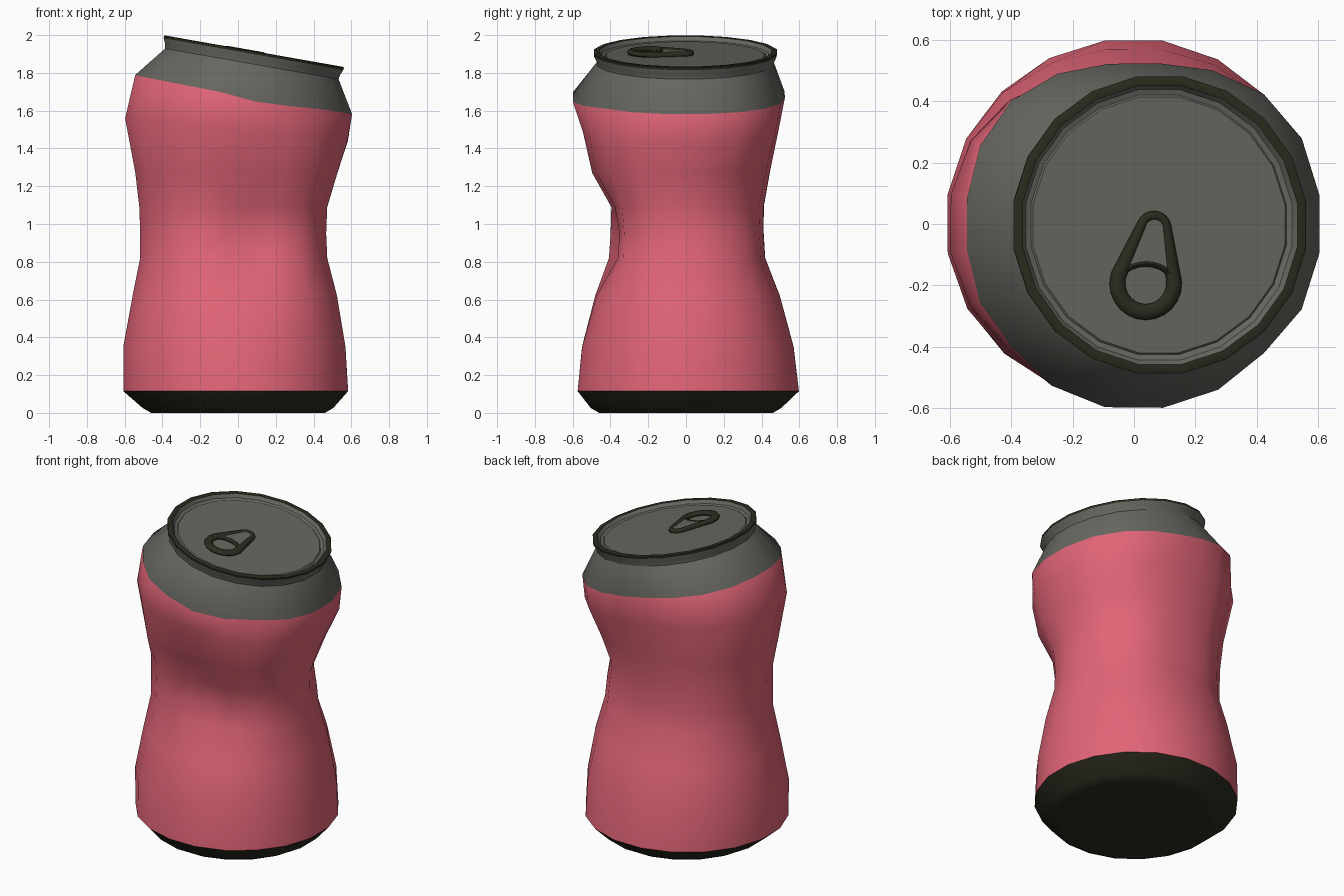
import bpy, bmesh, math
from mathutils import Matrix, Vector

if "Cube" in bpy.data.objects:
    bpy.data.objects.remove(bpy.data.objects["Cube"])

SIDES = 20
ANGLES = [math.radians(9 + i * 360 / SIDES) for i in range(SIDES)]


def material(name, rgb):
    m = bpy.data.materials.new(name)
    m.diffuse_color = (*rgb, 1)
    m.use_nodes = True
    m.node_tree.nodes["Principled BSDF"].inputs["Base Color"].default_value = m.diffuse_color
    return m


MATS = [material("pink paint", (0.76, 0.13, 0.185)),
        material("grey metal", (0.135, 0.135, 0.12)),
        material("dark metal", (0.024, 0.024, 0.014))]
PINK, GREY, DARK = 0, 1, 2

# Tilted frame of the lid: origin at the centre of the rim's top
LID = Matrix.Translation((0.085, -0.003, 1.915)) @ Matrix.Rotation(math.radians(10), 4, 'Y')


def loft(name, rings, mats, cap_start=None, cap_end=None, closed=False, angle=60):
    """Skin a list of point rings; mats gives one material per band."""
    bm = bmesh.new()
    vs = [[bm.verts.new(p) for p in ring] for ring in rings]
    n = len(rings[0])
    bands = len(rings) if closed else len(rings) - 1
    for j in range(bands):
        a, b = vs[j], vs[(j + 1) % len(vs)]
        for i in range(n):
            k = (i + 1) % n
            bm.faces.new((a[i], a[k], b[k], b[i])).material_index = mats[j]
    if cap_start is not None:
        bm.faces.new(vs[0][::-1]).material_index = cap_start
    if cap_end is not None:
        bm.faces.new(vs[-1]).material_index = cap_end
    if closed or cap_start is not None:
        bmesh.ops.recalc_face_normals(bm, faces=bm.faces)
    return finish(name, bm, angle)


def finish(name, bm, angle):
    me = bpy.data.meshes.new(name)
    bm.to_mesh(me)
    bm.free()
    for m in MATS:
        me.materials.append(m)
    ob = bpy.data.objects.new(name, me)
    bpy.context.collection.objects.link(ob)
    bpy.ops.object.select_all(action='DESELECT')
    ob.select_set(True)
    bpy.context.view_layer.objects.active = ob
    bpy.ops.object.shade_smooth_by_angle(angle=math.radians(angle))
    return ob


def lid_ring(r, z):
    return [LID @ Vector((r * math.cos(a), r * math.sin(a), z)) for a in ANGLES]


# Dents: (direction in degrees, height, depth, angular width, height width); negative bulges
DENTS = [(-76, 0.90, 0.085, 17, 0.19), (32, 1.12, 0.035, 22, 0.13),
         (-45, 1.22, -0.035, 22, 0.18), (35, 1.40, -0.025, 20, 0.12),
         (-45, 1.64, 0.045, 20, 0.10), (-135, 1.68, 0.055, 20, 0.15)]


def body_ring(z, slope, rpx, rpy, rnx, rny, diag):
    """Squashed ring: radii toward +x, +y, -x, -y, blended, plus a diagonal bulge."""
    out = []
    for a in ANGLES:
        c, s = math.cos(a), math.sin(a)
        r = c * c * (rpx if c > 0 else rnx) + s * s * (rpy if s > 0 else rny)
        r += diag * math.sin(2 * a) ** 2
        h = z + slope * c
        for deg, dz, depth, wa, wz in DENTS:
            d = (math.degrees(a) - deg + 180) % 360 - 180
            r -= depth * math.exp(-(d / wa) ** 2 - ((h - dz) / wz) ** 2)
        if slope < -0.1:  # the edge of the paint sags at the front
            h -= 0.025 * math.exp(-((math.degrees(a) % 360 - 285) / 15) ** 2)
        out.append((r * c, r * s, h))
    return out


# Crushed body, from the foot up to the neck
ROWS = [
    (0.00, 0, 0.44, 0.44, 0.44, 0.44, 0),
    (0.00, 0, 0.465, 0.465, 0.465, 0.465, 0),
    (0.025, 0, 0.51, 0.51, 0.51, 0.51, 0),
    (0.115, 0, 0.59, 0.605, 0.615, 0.58, 0),
    (0.35, 0, 0.575, 0.575, 0.615, 0.555, 0.01),
    (0.62, 0, 0.53, 0.50, 0.565, 0.485, 0.015),
    (0.82, 0, 0.478, 0.42, 0.525, 0.42, 0.02),
    (0.95, 0, 0.472, 0.412, 0.525, 0.412, 0.02),
    (1.09, 0, 0.478, 0.412, 0.53, 0.40, 0.02),
    (1.27, 0, 0.53, 0.445, 0.55, 0.50, 0.015),
    (1.50, -0.06, 0.585, 0.49, 0.605, 0.55, 0.025),
    (1.685, -0.105, 0.61, 0.525, 0.548, 0.605, 0.03),
]
rings = [body_ring(*r) for r in ROWS]
loft("can_base", rings[:4], [DARK] * 3, cap_start=DARK)
loft("can_body", rings[3:] + [lid_ring(0.472, -0.068)], [PINK] * 8 + [GREY])

# Lid with flared rim (dark on top) and recessed panel
PROFILE = [(0.472, -0.068), (0.476, -0.045), (0.489, -0.016), (0.490, -0.003), (0.484, 0.0),
           (0.460, -0.002), (0.446, -0.022), (0.428, -0.028), (0.422, -0.022)]
loft("lid", [lid_ring(*p) for p in PROFILE],
     [GREY, GREY, DARK, DARK, DARK, GREY, GREY, GREY], cap_end=GREY, angle=32)

# Pull tab: teardrop tube around two circles
BIG, SMALL = Vector((-0.045, -0.19, 0)), Vector((-0.018, -0.012, 0))
TAB_Z = -0.014


def tab_point(deg):
    t = math.radians(deg)
    top = 10 < deg < 155
    return (SMALL if top else BIG) + (0.042 if top else 0.094) * Vector((math.cos(t), math.sin(t), 0))


def tube(name, path, width, height, closed):
    """Sweep a flattened round section along a path; width depends on the point."""
    rings = []
    n = len(path)
    for i, p in enumerate(path):
        a = path[(i - 1) % n] if closed else path[max(i - 1, 0)]
        b = path[(i + 1) % n] if closed else path[min(i + 1, n - 1)]
        t = (b - a).normalized()
        side = Vector((t.y, -t.x, 0))
        rings.append([LID @ (p + side * width(p) * math.cos(k * math.pi / 4)
                             + Vector((0, 0, TAB_Z + height * math.sin(k * math.pi / 4))))
                      for k in range(8)])
    cap = None if closed else DARK
    return loft(name, rings, [DARK] * n, cap, cap, closed)


tube("tab_loop", [tab_point(d) for d in range(0, 360, 15)],
     lambda p: 0.016 if p.y > -0.1 else 0.026, 0.017, True)

# Crossbar above the finger hole
bar = [BIG + Vector((0.09 * math.cos(math.radians(d)), 0.064 * math.sin(math.radians(d)), 0))
       for d in range(15, 170, 15)]
tube("tab_crossbar", bar, lambda p: 0.010, 0.014, False)

# Grey web filling the upper part of the tab
bm = bmesh.new()
outline = [tab_point(d) for d in range(15, 155, 15)] + bar[::-1]
levels = [[bm.verts.new(LID @ (p + Vector((0, 0, TAB_Z + z)))) for p in outline]
          for z in (-0.004, 0.010)]
bm.faces.new(levels[0][::-1])
bm.faces.new(levels[1])
for i in range(len(outline)):
    k = (i + 1) % len(outline)
    bm.faces.new((levels[0][i], levels[0][k], levels[1][k], levels[1][i]))
for f in bm.faces:
    f.material_index = GREY
bmesh.ops.recalc_face_normals(bm, faces=bm.faces)
finish("tab_web", bm, 30)
